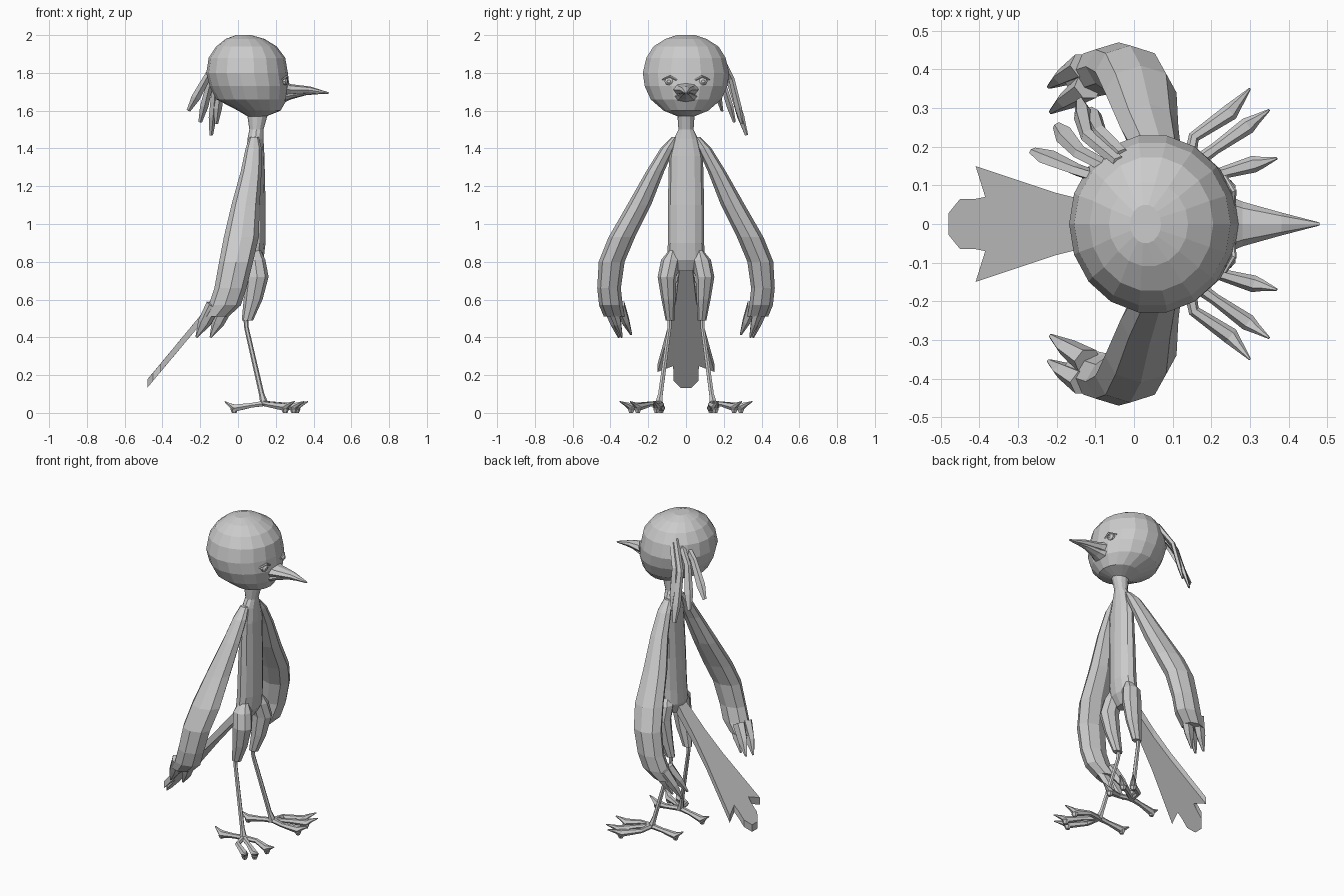
import bpy, bmesh, math
from mathutils import Vector


def make(name, rings, mirror=False):
    """Skin a list of equal-length vertex rings, cap the ends, optionally mirror in y."""
    bm = bmesh.new()
    loops = [[bm.verts.new(p) for p in r] for r in rings]
    n = len(loops[0])
    for a, b in zip(loops, loops[1:]):
        for i in range(n):
            bm.faces.new((a[i], a[(i + 1) % n], b[(i + 1) % n], b[i]))
    bm.faces.new(loops[0])
    bm.faces.new(loops[-1])
    bmesh.ops.recalc_face_normals(bm, faces=bm.faces)
    me = bpy.data.meshes.new(name)
    bm.to_mesh(me)
    bm.free()
    ob = bpy.data.objects.new(name, me)
    bpy.context.collection.objects.link(ob)
    if mirror:
        m = ob.modifiers.new("mirror", 'MIRROR')
        m.use_axis = (False, True, False)
        m.use_mirror_merge = False
    return ob


def stack(name, secs, n, mirror=False):
    """Horizontal elliptical sections: (z, x min, x max, y min, y max)."""
    rings = []
    for z, x0, x1, y0, y1 in secs:
        rings.append([Vector(((x0 + x1) / 2 + (x1 - x0) / 2 * math.cos(a),
                              (y0 + y1) / 2 + (y1 - y0) / 2 * math.sin(a), z))
                      for a in (2 * math.pi * i / n for i in range(n))])
    return make(name, rings, mirror)


def tube(name, pts, sizes, n, mirror=False, up=(0, 0, 1)):
    """Tube along a path; sizes are (half width, half height)."""
    pts = [Vector(p) for p in pts]
    rings = []
    for i, (p, (w, h)) in enumerate(zip(pts, sizes)):
        t = (pts[min(i + 1, len(pts) - 1)] - pts[max(i - 1, 0)]).normalized()
        side = t.cross(Vector(up)).normalized()
        nor = side.cross(t)
        rings.append([p + side * w * math.cos(a) + nor * h * math.sin(a)
                      for a in (2 * math.pi * k / n for k in range(n))])
    return make(name, rings, mirror)


# Head
stack("head", [(z, a, b, -r, r) for z, a, b, r in (
    (1.57, 0.05, 0.15, .045), (1.60, 0.0, 0.225, .12), (1.66, -.115, 0.26, .19),
    (1.73, -.15, 0.272, .222), (1.80, -.168, 0.264, .232), (1.88, -.155, 0.25, .213),
    (1.94, -.115, 0.205, .175), (1.98, -.065, 0.14, .11), (2.0, -.01, 0.07, .05))], 18)

# Neck and slim body
stack("body", [(z, a, b, -r, r) for z, a, b, r in (
    (1.61, .03, .18, .07), (1.57, .05, .155, .045), (1.50, .06, .135, .04),
    (1.45, .05, .135, .065), (1.36, .045, .14, .09), (1.1, .03, .146, .096),
    (.9, .02, .146, .096), (.81, .015, .135, .1), (.75, .03, .10, .06))], 12)

# Beak halves
tube("upper_beak", [(.23, 0, 1.715), (.28, 0, 1.71), (.38, 0, 1.708), (.48, 0, 1.692)],
     [(.08, .045), (.058, .03), (.03, .02), (.004, .005)], 8)
tube("lower_beak", [(.22, 0, 1.67), (.28, 0, 1.68), (.36, 0, 1.692), (.45, 0, 1.692)],
     [(.075, .035), (.045, .02), (.022, .01), (.003, .003)], 8)

# Eyes and drooping lids
tube("eye", [(.215, .085, 1.755), (.253, .09, 1.755), (.263, .091, 1.755)],
     [(.03, .026), (.024, .02), (.01, .008)], 8, True)
tube("eyelid", [(.258, .05, 1.762), (.259, .085, 1.782), (.235, .125, 1.765)],
     [(.005, .005), (.007, .007), (.005, .005)], 5, True)

# Crest feathers hanging from one side of the back of the head
crest = [((-.03, .10, 1.92), (-.15, .14, 1.80), (-.262, .19, 1.60)),
         ((-.04, .13, 1.92), (-.14, .185, 1.78), (-.20, .255, 1.54)),
         ((-.04, .16, 1.91), (-.12, .23, 1.75), (-.142, .32, 1.47)),
         ((-.03, .18, 1.89), (-.09, .24, 1.77), (-.115, .295, 1.53))]
for i, (a, b, c) in enumerate(crest):
    d = Vector(b).lerp(Vector(c), .65)
    tube(f"crest_feather_{i + 1}", [a, b, d, c],
         [(.018, .016), (.02, .014), (.027, .014), (.012, .006)], 5, up=(.6, -.8, .3))

# Wings
stack("wing", [(1.46, .06, .11, .04, .075), (1.40, .04, .125, .06, .135),
               (1.28, .015, .125, .115, .21), (1.10, -.035, .115, .185, .312),
               (.93, -.075, .11, .27, .41), (.80, -.10, .08, .325, .462),
               (.66, -.125, .045, .345, .47), (.57, -.155, .015, .335, .46),
               (.51, -.185, -.05, .325, .435)], 8, True)
# Wing-tip feathers
for i, (base, tip) in enumerate((((-.13, .41, .57), (-.22, .355, .40)),
                                 ((-.06, .39, .57), (-.145, .34, .40)),
                                 ((-.12, .355, .57), (-.215, .29, .415)))):
    a, b = Vector(base), Vector(tip)
    tube(f"wingtip_feather_{i + 1}", [a, a.lerp(b, .55), b],
         [(.04, .035), (.034, .022), (.006, .006)], 6, True, up=(0, 1, 0))

# Fanned tail with three points
half = [(.05, .035), (-.1, .055), (-.2, .08), (-.41, .15), (-.385, .07),
        (-.41, .065), (-.45, .065), (-.48, .028)]
outline = half + [(x, -y) for x, y in reversed(half)]
make("tail", [[Vector((x, y, .155 + (x + .48) * 1.2 + s * (.022 + .04 * max(0, x + .25))))
               for x, y in outline] for s in (-1, 1)])

# Thighs and shins
stack("thigh", [(.86, .06, .12, .05, .09), (.81, .035, .145, .03, .132),
                (.72, .04, .162, .05, .15), (.60, .03, .13, .056, .13),
                (.49, .02, .08, .062, .108)], 8, True)
tube("shin", [(.04, .085, .52), (.045, .088, .45), (.125, .135, .10), (.14, .145, .045)],
     [(.013, .013), (.012, .012), (.014, .014), (.022, .022)], 6, True)

# Toes with upturned claws
toes = {"inner_toe": [(.14, .145, .05), (.22, .13, .045), (.31, .155, .03), (.335, .16, .045), (.37, .17, .06)],
        "middle_toe": [(.14, .145, .05), (.21, .195, .045), (.295, .255, .03), (.315, .27, .045), (.35, .295, .06)],
        "outer_toe": [(.14, .145, .05), (.155, .225, .045), (.25, .29, .03), (.27, .315, .045), (.30, .35, .06)],
        "back_toe": [(.14, .145, .05), (.07, .14, .04), (-.02, .132, .025), (-.04, .13, .04), (-.07, .128, .06)]}
for name, path in toes.items():
    tube(name, path, [(.018, .016), (.015, .014), (.022, .022), (.014, .012), (.003, .003)], 6, True)
    p = Vector(path[2])
    # Toe pad resting on the ground
    stack(name + "_pad", [(z, p.x - r, p.x + r, p.y - r, p.y + r)
                          for z, r in ((0, .012), (.02, .021), (.04, .012))], 6, True)
